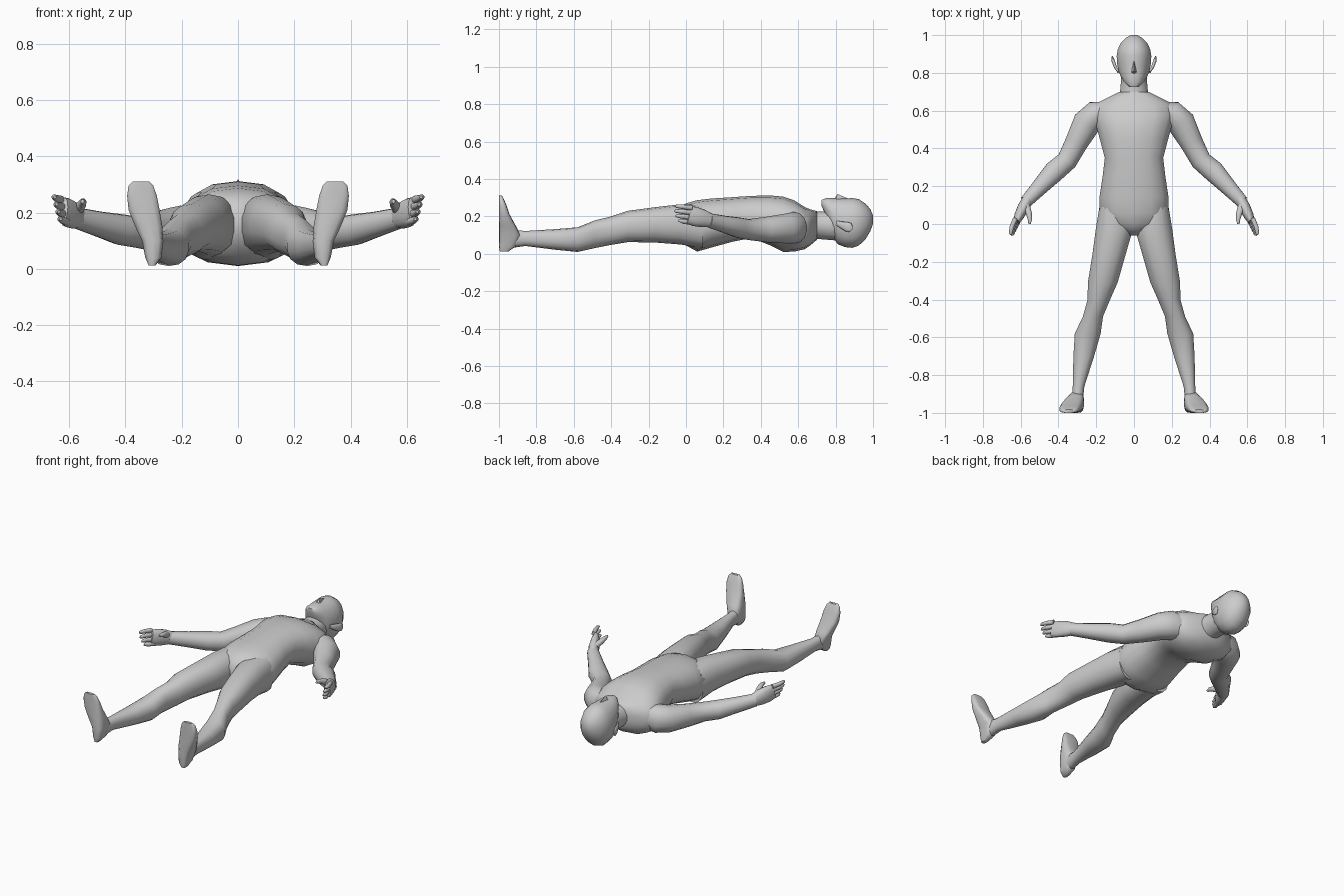
import bpy, bmesh
from math import sin, cos, pi, copysign
from mathutils import Vector

N = 14


def unit_ring(p):
    """Rounded-square unit circle; p = 1 is round, smaller is boxier."""
    out = []
    for i in range(N):
        a = 2 * pi * (i + 0.5) / N
        c, s = cos(a), sin(a)
        out.append((copysign(abs(c) ** p, c), copysign(abs(s) ** p, s)))
    return out


def loft(name, rings, mirror=False):
    bm = bmesh.new()
    loops = [[bm.verts.new(v) for v in r] for r in rings]
    for a, b in zip(loops, loops[1:]):
        for i in range(len(a)):
            j = (i + 1) % len(a)
            bm.faces.new((a[i], a[j], b[j], b[i]))
    bm.faces.new(loops[0])
    bm.faces.new(loops[-1])
    return finish(name, bm, mirror)


def finish(name, bm, mirror=False):
    bmesh.ops.recalc_face_normals(bm, faces=bm.faces)
    me = bpy.data.meshes.new(name)
    bm.to_mesh(me)
    bm.free()
    for f in me.polygons:
        f.use_smooth = True
    me.set_sharp_from_angle(angle=1.0)
    ob = bpy.data.objects.new(name, me)
    bpy.context.collection.objects.link(ob)
    if mirror:
        ob.modifiers.new("mirror", 'MIRROR')
    return ob


def ring_y(x0, x1, y, z0, z1, p=0.88):
    return [Vector(((x0 + x1) / 2 + u * (x1 - x0) / 2, y,
                    (z0 + z1) / 2 + v * (z1 - z0) / 2)) for u, v in unit_ring(p)]


def ring_z(x0, x1, y0, y1, z, p=0.6):
    return [Vector(((x0 + x1) / 2 + u * (x1 - x0) / 2,
                    (y0 + y1) / 2 + v * (y1 - y0) / 2, z)) for u, v in unit_ring(p)]


def tube(name, path, mirror=True):
    """path: (x, y, z, half width, half height), rings square to the path."""
    pts = [Vector(q[:3]) for q in path]
    rings = []
    for i, q in enumerate(path):
        t = (pts[min(i + 1, len(pts) - 1)] - pts[max(i - 1, 0)]).normalized()
        u = t.cross(Vector((0, 0, 1))).normalized()
        v = u.cross(t)
        rings.append([pts[i] + u * a * q[3] + v * b * q[4] for a, b in unit_ring(0.95)])
    return loft(name, rings, mirror)


# Torso, hips to neck base: y, half width, back z, front z
torso = [(-.06, .03, .12, .215), (-.03, .09, .08, .25), (0, .15, .045, .27),
         (.06, .187, .012, .287), (.14, .187, .035, .296), (.25, .17, .065, .303),
         (.35, .158, .085, .31), (.45, .185, .045, .312), (.52, .205, .01, .306),
         (.58, .22, .012, .285), (.635, .21, .025, .25), (.665, .15, .045, .238),
         (.70, .08, .075, .228)]
loft("torso", [ring_y(-w, w, y, a, b, .85) for y, w, a, b in torso])

# Neck
neck = [(.64, .09, .06, .23), (.70, .076, .08, .226), (.76, .07, .075, .225), (.82, .07, .07, .24)]
loft("neck", [ring_y(-w, w, y, a, b, 1) for y, w, a, b in neck])

# Head, chin to crown
head = [(.725, .025, .255, .288), (.75, .052, .2, .298), (.785, .074, .09, .298),
        (.81, .084, .052, .298), (.85, .092, .036, .296), (.89, .094, .032, .298),
        (.925, .088, .045, .292), (.96, .071, .078, .268), (.985, .045, .12, .24),
        (1.0, .018, .16, .205)]
loft("head", [ring_y(-w, w, y, a, b, .95) for y, w, a, b in head])

# Nose
bm = bmesh.new()
for co in [(0, .875, .292), (.019, .8, .285), (-.019, .8, .285), (0, .81, .32),
           (0, .79, .29), (0, .85, .27)]:
    bm.verts.new(co)
bmesh.ops.convex_hull(bm, input=bm.verts)
finish("nose", bm)

# Ears
tube("ear", [(.083, .805, .165, .006, .012), (.098, .83, .155, .008, .018),
             (.109, .86, .145, .009, .026), (.114, .88, .14, .006, .024),
             (.115, .89, .14, .002, .01)])

# Arms, shoulder to wrist
tube("arm", [(.13, .60, .145, .05, .07), (.20, .58, .14, .075, .085),
             (.25, .535, .135, .077, .08), (.305, .43, .13, .062, .068),
             (.355, .335, .13, .056, .056), (.42, .28, .14, .058, .055),
             (.49, .205, .158, .046, .046), (.572, .118, .18, .034, .038)])

# Hand: palm, four fingers and thumb
tube("palm", [(.56, .135, .178, .03, .036), (.585, .09, .19, .031, .048),
              (.607, .045, .2, .027, .052), (.622, .012, .208, .018, .047)])
for i in range(4):
    z, dx = .168 + i * .026, i * .007
    reach = (-.04, -.055, -.062, -.058)[i]
    tube("finger", [(.607 + dx, .03, z, .013, .014), (.626 + dx, -.015, z + .005, .012, .012),
                    (.632 + dx, reach + .012, z + .009, .01, .01),
                    (.63 + dx, reach, z + .009, .005, .005)])
tube("thumb", [(.57, .095, .21, .02, .02), (.556, .055, .228, .016, .016),
               (.551, .025, .238, .012, .013), (.553, .0, .24, .006, .007)])

# Legs: inner x, outer x, y, back z, front z
leg = [(.03, .185, .09, .03, .26), (.004, .205, -.03, .05, .265), (.042, .222, -.16, .06, .25),
       (.085, .246, -.31, .063, .23), (.125, .247, -.40, .048, .2), (.163, .272, -.49, .03, .178),
       (.175, .315, -.58, .01, .142), (.21, .322, -.70, .022, .132),
       (.262, .325, -.86, .042, .122), (.27, .332, -.94, .03, .13)]
loft("leg", [ring_y(*r) for r in leg], True)

# Feet, heel to toe
foot = [(.293, .318, -.995, -.95, .012), (.272, .33, -1, -.91, .04), (.265, .342, -1, -.885, .1),
        (.268, .366, -1, -.91, .15), (.278, .39, -1, -.943, .21), (.288, .395, -1, -.96, .26),
        (.3, .39, -1, -.975, .295), (.315, .375, -1, -.983, .311)]
loft("foot", [ring_z(*r) for r in foot], True)
